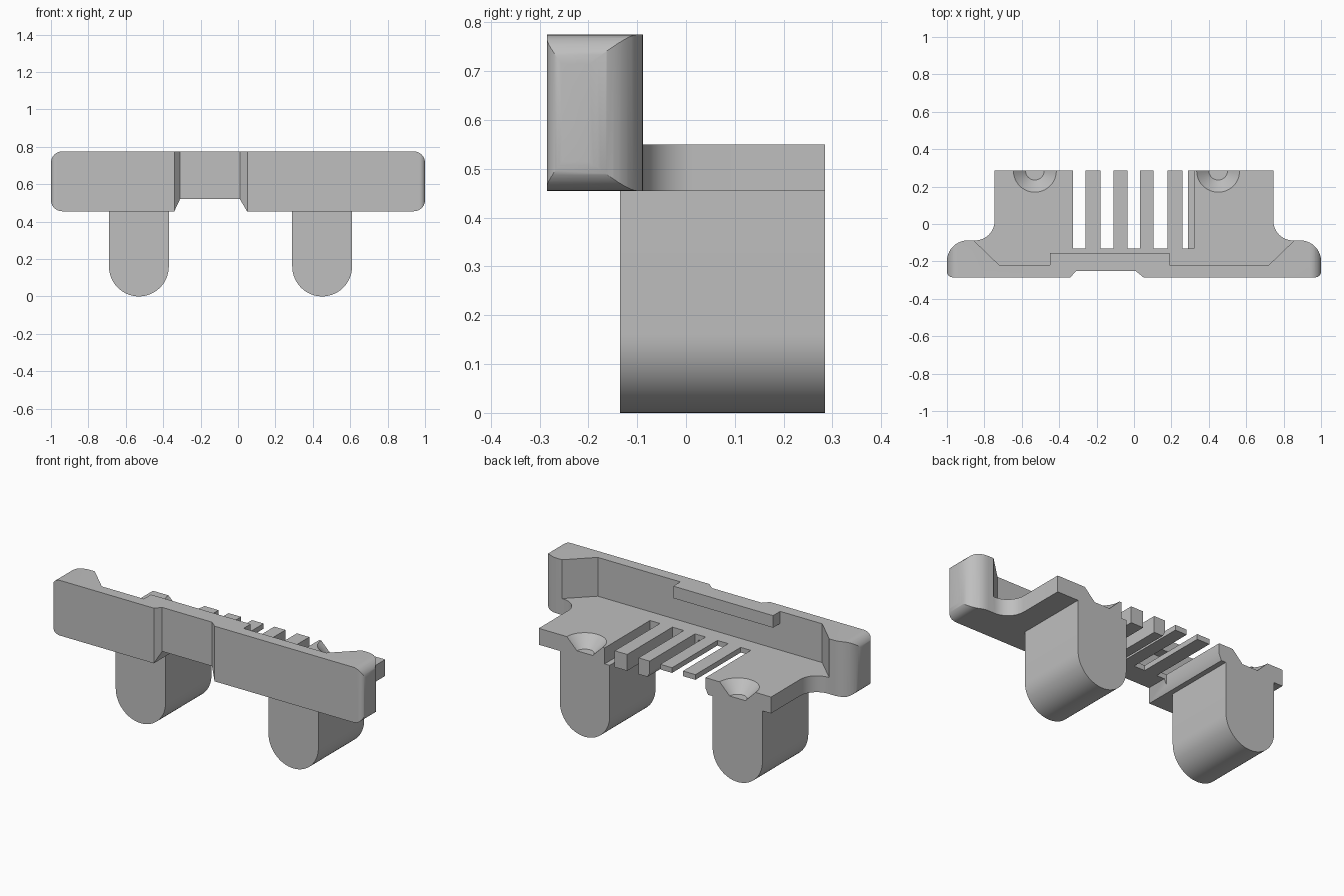
import bpy, bmesh, math

old = bpy.data.objects.get("Cube")
if old:
    bpy.data.objects.remove(old, do_unlink=True)

grey = bpy.data.materials.new("plain grey")
grey.use_nodes = True
colour = (0.52, 0.52, 0.52, 1)
grey.diffuse_color = colour
grey.node_tree.nodes["Principled BSDF"].inputs["Base Color"].default_value = colour


def make(name, bm):
    bmesh.ops.recalc_face_normals(bm, faces=bm.faces)
    mesh = bpy.data.meshes.new(name)
    bm.to_mesh(mesh)
    bm.free()
    mesh.materials.append(grey)
    ob = bpy.data.objects.new(name, mesh)
    bpy.context.collection.objects.link(ob)
    return ob


def prism(name, outline, lo, hi, axis="z"):
    """Extrude an outline: plan (x, y) along z, or elevation (x, z) along y."""
    bm = bmesh.new()

    def place(p, w):
        return (p[0], p[1], w) if axis == "z" else (p[0], w, p[1])

    a = [bm.verts.new(place(p, lo)) for p in outline]
    b = [bm.verts.new(place(p, hi)) for p in outline]
    bm.faces.new(a)
    bm.faces.new(b[::-1])
    for i in range(len(a)):
        j = (i + 1) % len(a)
        bm.faces.new((a[i], a[j], b[j], b[i]))
    return make(name, bm)


def rect(x0, x1, y0, y1):
    return [(x0, y0), (x1, y0), (x1, y1), (x0, y1)]


def arc(cx, cy, r, start, end, n=10):
    angles = [math.radians(start + (end - start) * i / n) for i in range(n + 1)]
    return [(cx + r * math.cos(t), cy + r * math.sin(t)) for t in angles]


def select_only(ob):
    bpy.ops.object.select_all(action="DESELECT")
    ob.select_set(True)
    bpy.context.view_layer.objects.active = ob


def combine(ob, tool, operation="DIFFERENCE"):
    select_only(ob)
    mod = ob.modifiers.new(operation.title(), "BOOLEAN")
    mod.operation = operation
    mod.solver = "EXACT"
    mod.object = tool
    bpy.ops.object.modifier_apply(modifier=mod.name)
    bpy.data.objects.remove(tool, do_unlink=True)


FRONT, BACK, BAR_BACK = -0.285, 0.285, -0.088
BASE, DECK, TOP = 0.455, 0.55, 0.775

# Plan of bar and deck: right half outline, mirrored, plus the shallow front recess
half = (arc(0.97, FRONT + 0.03, 0.03, -90, 0, 6)
        + arc(0.89, BAR_BACK - 0.11, 0.11, 0, 90)
        + arc(0.85, 0.017, 0.105, 270, 180)
        + [(0.745, BACK)])
recess = [(-0.34, FRONT), (-0.31, -0.252), (0.01, -0.252), (0.05, FRONT)]
body = prism("bar_and_deck", recess + half + [(-x, y) for x, y in half[::-1]], BASE, TOP)

# Rounded ends seen from the front
r = 0.06
ends = (arc(1 - r, BASE + r, r, -90, 0) + arc(1 - r, TOP - r, r, 0, 90)
        + arc(r - 1, TOP - r, r, 90, 180) + arc(r - 1, BASE + r, r, 180, 270))
combine(body, prism("end_rounding", ends, -1, 1, "y"), "INTERSECT")

# Open pocket above the deck, with slanted ends
pocket = [(-0.72, -0.22), (0.72, -0.22), (1.0, 0.05), (1.0, 0.5), (-1.0, 0.5), (-1.0, 0.05)]
combine(body, prism("pocket", pocket, DECK, 1))

# Channel under the thin fingers
channel = [(-0.35, 0.435), (-0.31, 0.52), (0.01, 0.52), (0.06, 0.435)]
combine(body, prism("channel", channel, -0.5, 0.5, "y"))

# Slots between the fingers
for x0, x1 in [(-0.325, -0.26), (-0.18, -0.11), (-0.035, 0.033), (0.105, 0.178), (0.258, 0.322)]:
    combine(body, prism("slot", rect(x0, x1, -0.13, 0.5), 0.3, 0.7))

# Countersinks on the back edge, and round-bottomed legs beneath them
legs = []
for side, x in (("right", -0.53), ("left", 0.45)):
    bm = bmesh.new()
    bmesh.ops.create_cone(bm, cap_ends=True, segments=48, radius1=0.05, radius2=0.115, depth=0.065)
    top = [v for v in bm.verts if v.co.z > 0]
    rim = [f for f in bm.faces if all(v in top for v in f.verts)]
    lifted = bmesh.ops.extrude_face_region(bm, geom=rim)["geom"]
    bmesh.ops.delete(bm, geom=rim, context="FACES_ONLY")
    bmesh.ops.translate(bm, vec=(0, 0, 0.1), verts=[g for g in lifted if isinstance(g, bmesh.types.BMVert)])
    bmesh.ops.translate(bm, vec=(x, BACK, DECK - 0.0325), verts=bm.verts)
    combine(body, make("countersink", bm))
    outline = arc(x, 0.16, 0.16, 180, 360, 32) + [(x + 0.16, BASE + 0.002), (x - 0.16, BASE + 0.002)]
    legs.append(prism(side + "_leg", outline, -0.135, BACK, "y"))

# Ledge on the back of the front wall
ledge = prism("wall_ledge", rect(-0.45, 0.19, -0.22, -0.155), TOP - 0.07, TOP)

for ob in [body, ledge] + legs:
    select_only(ob)
    bpy.ops.object.shade_smooth_by_angle(angle=math.radians(30))
